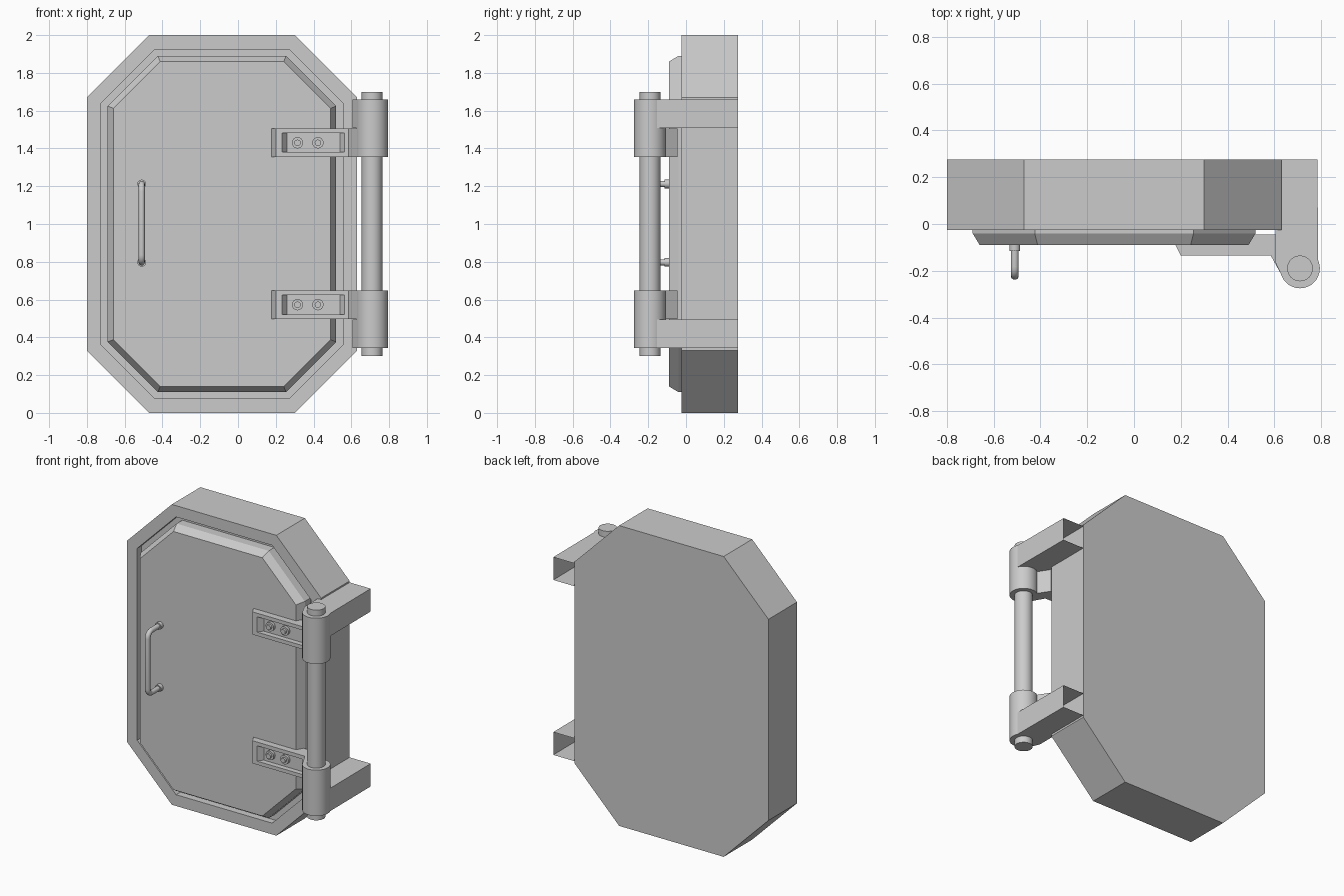
import bpy, bmesh, math
from mathutils import Vector

if "Cube" in bpy.data.objects:
    bpy.data.objects.remove(bpy.data.objects["Cube"])


def make(name, bm, smooth=False):
    bmesh.ops.recalc_face_normals(bm, faces=bm.faces)
    me = bpy.data.meshes.new(name)
    bm.to_mesh(me)
    bm.free()
    ob = bpy.data.objects.new(name, me)
    bpy.context.collection.objects.link(ob)
    if smooth:
        bpy.ops.object.select_all(action='DESELECT')
        bpy.context.view_layer.objects.active = ob
        ob.select_set(True)
        bpy.ops.object.shade_smooth_by_angle(angle=math.radians(35))
    return ob


def octagon(d, y):
    """Frame outline inset by d, at depth y."""
    x0, x1, z0, z1 = -0.80 + d, 0.63 - d, d, 2 - d
    c = 0.33 - d * (2 - math.sqrt(2))
    return [(x0 + c, y, z0), (x1 - c, y, z0), (x1, y, z0 + c), (x1, y, z1 - c),
            (x1 - c, y, z1), (x0 + c, y, z1), (x0, y, z1 - c), (x0, y, z0 + c)]


def loft(name, rings):
    bm = bmesh.new()
    loops = [[bm.verts.new(p) for p in octagon(d, y)] for d, y in rings]
    for a, b in zip(loops, loops[1:]):
        for i in range(8):
            j = (i + 1) % 8
            bm.faces.new((a[i], a[j], b[j], b[i]))
    bm.faces.new(loops[0])
    bm.faces.new(loops[-1])
    return make(name, bm)


def prism(name, profile, za, zb, open_edge=None):
    """Extrude an xy profile in z; open_edge leaves one side open."""
    bm = bmesh.new()
    lo = [bm.verts.new((x, y, za)) for x, y in profile]
    hi = [bm.verts.new((x, y, zb)) for x, y in profile]
    bm.faces.new(lo)
    bm.faces.new(hi)
    n = len(profile)
    for i in range(n):
        if i != open_edge:
            j = (i + 1) % n
            bm.faces.new((lo[i], lo[j], hi[j], hi[i]))
    return make(name, bm)


def cylinder(name, a, b, r, sides=32):
    a, b = Vector(a), Vector(b)
    bm = bmesh.new()
    bmesh.ops.create_cone(bm, cap_ends=True, segments=sides, radius1=r,
                          radius2=r, depth=(b - a).length)
    rot = Vector((0, 0, 1)).rotation_difference((b - a).normalized())
    for v in bm.verts:
        v.co = rot @ v.co + (a + b) / 2
    return make(name, bm, True)


# Frame with recess, and bevelled door panel
loft("frame", [(0, 0.275), (0, -0.025), (0.075, -0.025), (0.075, 0.02)])
loft("door", [(0.11, 0.02), (0.11, -0.04), (0.14, -0.09)])

# Pull handle with collars
hx, hz0, hz1, hy, r = -0.51, 0.797, 1.212, -0.222, 0.04
pts = [(hx, -0.09, hz0)]
for i in range(7):
    t = i / 6 * math.pi / 2
    pts.append((hx, hy + r - r * math.sin(t), hz0 + r - r * math.cos(t)))
pts += [(x, y, hz0 + hz1 - z) for x, y, z in reversed(pts)]
cu = bpy.data.curves.new("handle", 'CURVE')
cu.dimensions = '3D'
cu.bevel_depth = 0.017
cu.bevel_resolution = 3
cu.use_fill_caps = True
sp = cu.splines.new('POLY')
sp.points.add(len(pts) - 1)
for p, co in zip(sp.points, pts):
    p.co = (*co, 1)
sp.use_smooth = True
bpy.context.collection.objects.link(bpy.data.objects.new("handle", cu))
for z in (hz0, hz1):
    cylinder("handle_collar", (hx, -0.085, z), (hx, -0.115, z), 0.023, 20)

# Hinge pin
px, py = 0.71, -0.19
cylinder("hinge_pin", (px, py, 0.30), (px, py, 1.70), 0.055)

# Profiles shared by both hinges
bracket = [(0.63, 0.275), (0.785, 0.275), (0.787, -0.16), (px, py),
           (0.635, -0.228), (0.605, -0.165), (0.605, -0.025), (0.63, -0.025)]
strap = [(0.175, -0.085), (0.20, -0.135), (0.585, -0.135), (0.632, -0.22),
         (px, py), (0.66, -0.115), (0.615, -0.045), (0.175, -0.045)]
pocket = [(0.225, -0.145), (0.26, -0.10), (0.54, -0.10), (0.572, -0.145)]

for label, flip in (("upper", False), ("lower", True)):
    def fz(z):
        return 2.003 - z if flip else z

    cylinder(label + "_barrel", (px, py, fz(1.355)), (px, py, fz(1.66)), 0.085)
    # Frame bracket, hollow and open at the back
    prism(label + "_bracket", bracket, fz(1.508), fz(1.66), open_edge=0)
    # Door strap with a sunken pocket
    s = prism(label + "_strap", strap, fz(1.355), fz(1.506))
    cut = prism(label + "_pocket_cutter", pocket, fz(1.38), fz(1.482))
    cut.hide_render = True
    cut.hide_viewport = True
    m = s.modifiers.new("pocket", 'BOOLEAN')
    m.operation = 'DIFFERENCE'
    m.solver = 'EXACT'
    m.object = cut
    # Bolts in the pocket
    for x in (0.315, 0.423):
        z = fz(1.43)
        cylinder(label + "_bolt_head", (x, -0.095, z), (x, -0.117, z), 0.03, 16)
        cylinder(label + "_bolt_tip", (x, -0.11, z), (x, -0.132, z), 0.017, 12)
